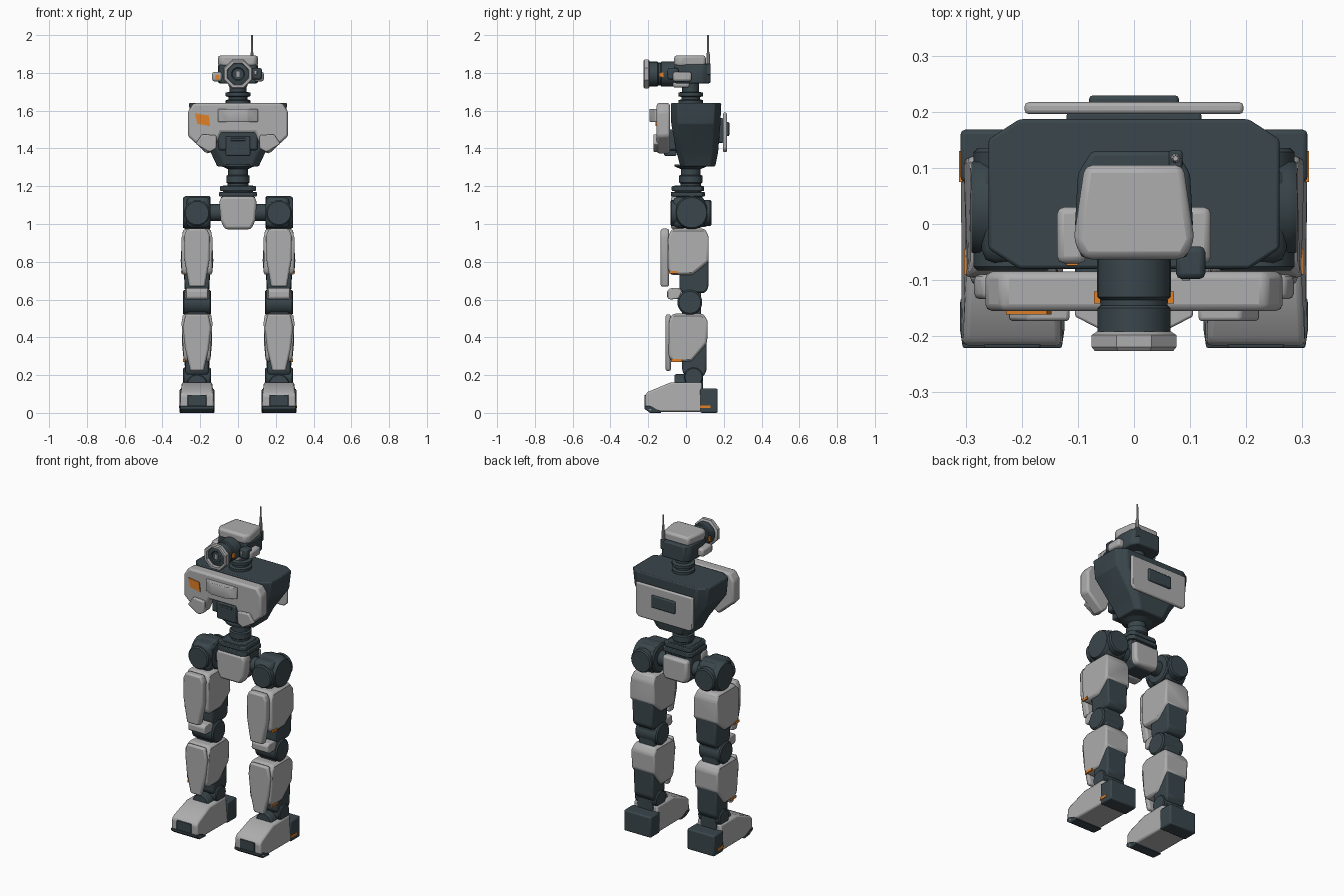
import bpy, bmesh, math
from mathutils import Vector


def colour(name, rgb):
    m = bpy.data.materials.new(name)
    m.diffuse_color = (*rgb, 1)
    return m


GREY = colour("light_grey", (0.42, 0.42, 0.42))
DARK = colour("dark_slate", (0.042, 0.062, 0.072))
ORANGE = colour("orange", (0.75, 0.22, 0.02))


def loft(name, rings, mat, bevel=0.0, mirror=False):
    """Skin a list of equal-length point rings and cap both ends."""
    bm = bmesh.new()
    vs = [[bm.verts.new(p) for p in r] for r in rings]
    n = len(vs[0])
    for a, b in zip(vs, vs[1:]):
        for i in range(n):
            bm.faces.new((a[i], a[(i + 1) % n], b[(i + 1) % n], b[i]))
    bm.faces.new(vs[0])
    bm.faces.new(vs[-1])
    bmesh.ops.recalc_face_normals(bm, faces=bm.faces)
    me = bpy.data.meshes.new(name)
    bm.to_mesh(me)
    bm.free()
    me.materials.append(mat)
    ob = bpy.data.objects.new(name, me)
    bpy.context.collection.objects.link(ob)
    bpy.ops.object.select_all(action='DESELECT')
    ob.select_set(True)
    bpy.context.view_layer.objects.active = ob
    bpy.ops.object.shade_smooth_by_angle(angle=math.radians(30))
    if bevel:
        b = ob.modifiers.new("bevel", 'BEVEL')
        b.width, b.segments, b.limit_method = bevel, 2, 'ANGLE'
        b.angle_limit = math.radians(25)
    if mirror:
        ob.modifiers.new("mirror", 'MIRROR')
    return ob


def place(axis, u, v, t):
    return {'x': (t, u, v), 'y': (u, t, v), 'z': (u, v, t)}[axis]


def prism(name, pts, axis, a, b, mat, bevel=0.006, mirror=False):
    return loft(name, [[place(axis, u, v, t) for u, v in pts] for t in (a, b)], mat, bevel, mirror)


def box(name, x, y, z, mat, bevel=0.006, mirror=False):
    pts = [(x[0], y[0]), (x[1], y[0]), (x[1], y[1]), (x[0], y[1])]
    return prism(name, pts, 'z', z[0], z[1], mat, bevel, mirror)


def lathe(name, prof, axis, c, mat, n=24, mirror=False, phase=0.0):
    """Revolve (radius, position) pairs about an axis through c."""
    ang = [phase + 2 * math.pi * i / n for i in range(n)]
    return loft(name, [[place(axis, c[0] + r * math.cos(a), c[1] + r * math.sin(a), t) for a in ang]
                       for r, t in prof], mat, 0, mirror)


def slab(name, pts, cx, mat, bevel, mirror=True):
    """Side profile (y, z, half width) widened along x around cx."""
    return loft(name, [[(cx + s * h, y, z) for y, z, h in pts] for s in (-1, 1)], mat, bevel, mirror)


def sym(half):
    """Complete an outline from its right half."""
    return half + [(-x, y) for x, y in reversed(half) if x > 0]


def octagon(hx, y0, y1, z, c):
    d = c * 0.65
    return [(hx, y0 + d, z), (hx, y1 - d, z), (hx - c, y1, z), (c - hx, y1, z),
            (-hx, y1 - d, z), (-hx, y0 + d, z), (c - hx, y0, z), (hx - c, y0, z)]


# Torso
loft("torso", [octagon(.11, -.03, .155, 1.305, .035), octagon(.145, -.05, .17, 1.38, .04),
               octagon(.25, -.078, .182, 1.53, .055), octagon(.26, -.08, .187, 1.64, .055)], DARK, .006)
box("belly_block", (-.105, .105), (-.11, 0), (1.39, 1.5), DARK, .012)
box("belly_panel", (-.065, .065), (-.116, -.05), (1.36, 1.465), DARK, .008)
box("belly_slot", (-.04, .04), (-.121, -.1), (1.44, 1.455), DARK, .002)

# Chest armour
prism("chest_armour", sym([(.235, 1.64), (.265, 1.595), (.265, 1.465), (.16, 1.37), (.125, 1.395), (.09, 1.485)]),
      'y', -.155, -.085, GREY, .012)
prism("chest_wing", [(.115, 1.47), (.19, 1.475), (.225, 1.425), (.152, 1.38), (.115, 1.4)],
      'y', -.173, -.14, GREY, .006, True)
prism("chest_ridge", sym([(.105, -.15), (.105, -.165), (.05, -.193)]), 'z', 1.54, 1.61, GREY, .004)
prism("chest_marking", [(-.228, 1.585), (-.155, 1.575), (-.147, 1.518), (-.215, 1.53)],
      'y', -.161, -.153, ORANGE, 0)

# Back plate
prism("back_plate", sym([(.195, 1.59), (.195, 1.40), (.175, 1.38)]), 'y', .196, .217, GREY, .007)
box("back_plate_mount", (-.12, .12), (.15, .2), (1.43, 1.56), DARK)
box("back_hatch", (-.08, .08), (.21, .229), (1.465, 1.54), DARK)

# Neck
lathe("neck", [(.065, 1.635), (.065, 1.655), (.05, 1.66), (.05, 1.672), (.066, 1.677), (.066, 1.695),
               (.045, 1.7), (.045, 1.77)], 'z', (0, .025), DARK)

# Head
prism("head_core", sym([(.095, -.06), (.105, 0), (.1, .09), (.075, .13)]), 'z', 1.745, 1.845, DARK, .008)
prism("head_cap", sym([(.09, -.063), (.108, -.03), (.088, .105)]), 'z', 1.835, 1.892, GREY, .014)
box("cheek", (.085, .137), (-.07, .03), (1.755, 1.805), GREY, .012, True)
box("chin", (-.05, .05), (-.07, .02), (1.722, 1.76), GREY, .012)
box("side_sensor", (.075, .127), (-.098, -.04), (1.765, 1.825), DARK, .01)
box("side_sensor_lens", (.085, .1), (-.101, -.09), (1.79, 1.81), GREY, .002)
box("cheek_marking", (-.12, -.1), (-.074, -.066), (1.765, 1.79), ORANGE, 0)

# Camera eye
EYE = (0, 1.794)
lathe("lens_barrel", [(.066, -.03), (.066, -.13), (.06, -.135), (.06, -.145), (.065, -.15), (.065, -.2)],
      'y', EYE, DARK)
lathe("lens_ring", [(.072, -.192), (.082, -.198), (.082, -.219), (.076, -.226), (.062, -.226), (.058, -.206)],
      'y', EYE, GREY, 8, phase=math.pi / 8)
lathe("lens_glass", [(.06, -.2), (.057, -.21), (.035, -.214), (.03, -.209)], 'y', EYE, DARK)
box("lens_glint", (-.009, .009), (-.215, -.205), (1.778, 1.808), GREY, .002)
box("barrel_mark", (.06, .071), (-.142, -.12), (1.777, 1.803), ORANGE, 0, True)

# Antenna
lathe("antenna", [(.009, 1.83), (.009, 1.9), (.006, 1.91), (.005, 2.0)], 'z', (.074, .117), GREY, 8)
box("antenna_base", (.062, .086), (.1, .131), (1.79, 1.85), DARK, .004)

# Waist
lathe("waist_column", [(.055, 1.19), (.055, 1.215), (.062, 1.22), (.062, 1.255), (.052, 1.26), (.052, 1.29),
                       (.085, 1.305), (.085, 1.315)], 'z', (0, .025), DARK)
for i, (h, z0, z1) in enumerate([(.085, 1.13, 1.15), (.1, 1.145, 1.17), (.095, 1.175, 1.2), (.08, 1.165, 1.205)]):
    loft(f"waist_block_{i + 1}", [octagon(h, .01 - h * .9, .01 + h * .9, z, .025) for z in (z0, z1)], DARK, .004)

# Pelvis
prism("pelvis_core", sym([(.09, 1.145), (.09, 1.02), (.065, .98)]), 'y', -.04, .08, DARK)
prism("pelvis_front", sym([(.085, 1.147), (.1, 1.12), (.092, 1.02), (.07, .972)]), 'y', -.08, -.01, GREY, .014)
prism("pelvis_back", sym([(.085, 1.125), (.085, 1.02), (.07, .985)]), 'y', .065, .115, GREY, .014)

# Hips (legs are mirrored across x)
LX = .217
lathe("hip_axle", [(.045, .07), (.045, .16)], 'x', (.03, 1.06), DARK, mirror=True)
lathe("hip_motor", [(.08, .145), (.088, .152), (.088, .275), (.08, .29)], 'x', (.03, 1.06), DARK, 32, True)
box("hip_block", (.147, .272), (-.07, .1), (.98, 1.143), DARK, .025, True)
lathe("hip_roll_motor", [(.062, -.083), (.069, -.076), (.069, .128), (.062, .135)], 'y', (LX, 1.058), DARK, 32, True)

# Thighs
slab("thigh_shell", [(-.075, .975, .068), (.10, .975, .068), (.12, .935, .086), (.12, .80, .088), (.035, .73, .08),
                     (-.08, .73, .08), (-.095, .755, .083), (-.095, .935, .09)], LX, GREY, .014)
slab("thigh_core", [(-.035, .8, .07), (.118, .85, .075), (.118, .66, .068), (.1, .635, .062), (-.02, .635, .062),
                    (-.035, .66, .065)], LX, DARK, .01)


def shield(name, pts, y0, y1):
    half = [(LX + x, z) for x, z in pts]
    prism(name, half + [(LX - x, z) for x, z in reversed(pts)], 'y', y0, y1, GREY, .01, True)


shield("thigh_shield", [(.052, .975), (.068, .94), (.066, .81), (.042, .668)], -.134, -.09)
box("thigh_mark", (.294, .303), (-.09, -.045), (.737, .752), ORANGE, 0, True)

# Knees
lathe("knee_joint", [(.058, LX - .075), (.066, LX - .068), (.066, LX + .068), (.058, LX + .075)],
      'x', (.02, .585), DARK, 32, True)
slab("knee_pad", [(-.1, .61, .055), (-.085, .6, .06), (-.035, .605, .065), (-.02, .65, .065), (-.04, .662, .062),
                  (-.085, .66, .058), (-.1, .645, .055)], LX, GREY, .006)
box("knee_link", (LX - .055, LX + .055), (-.02, .08), (.48, .66), DARK, .01, True)

# Shins
slab("shin_shell", [(-.07, .525, .07), (.09, .525, .07), (.115, .49, .085), (.112, .37, .082), (.03, .27, .068),
                    (-.075, .27, .068), (-.092, .30, .075), (-.09, .49, .09)], LX, GREY, .014)
slab("shin_core", [(-.02, .36, .06), (.11, .42, .07), (.108, .22, .066), (.09, .19, .062), (0, .19, .06),
                   (-.02, .22, .06)], LX, DARK, .01)
shield("shin_shield", [(.06, .522), (.074, .455), (.062, .34), (.036, .222)], -.108, -.08)
box("shin_mark", (.28, .291), (-.08, -.02), (.27, .284), ORANGE, 0, True)

# Ankles
lathe("ankle_pitch", [(.045, LX - .074), (.05, LX - .068), (.05, LX + .068), (.045, LX + .074)],
      'x', (.04, .19), DARK, mirror=True)
lathe("ankle_roll", [(.05, -.06), (.055, -.052), (.055, .09)], 'y', (LX, .15), DARK, mirror=True)

# Feet
slab("foot_shell", [(-.195, .006, .09), (.085, .006, .092), (.085, .162, .08), (-.08, .162, .08), (-.2, .112, .086),
                    (-.217, .095, .088), (-.217, .03, .09)], LX, GREY, .01)
slab("heel", [(.075, 0, .092), (.168, 0, .092), (.168, .128, .092), (.075, .128, .092)], LX, DARK, .008)
slab("toe_bumper", [(-.19, 0, .086), (-.13, 0, .092), (-.14, .012, .094), (-.19, .036, .094), (-.221, .036, .088),
                    (-.221, .022, .088)], LX, DARK, .003)
box("toe_window", (LX - .05, LX + .05), (-.221, -.212), (.036, .095), DARK, .003, True)
box("heel_mark", (.303, .312), (.075, .13), (.026, .04), ORANGE, 0, True)
